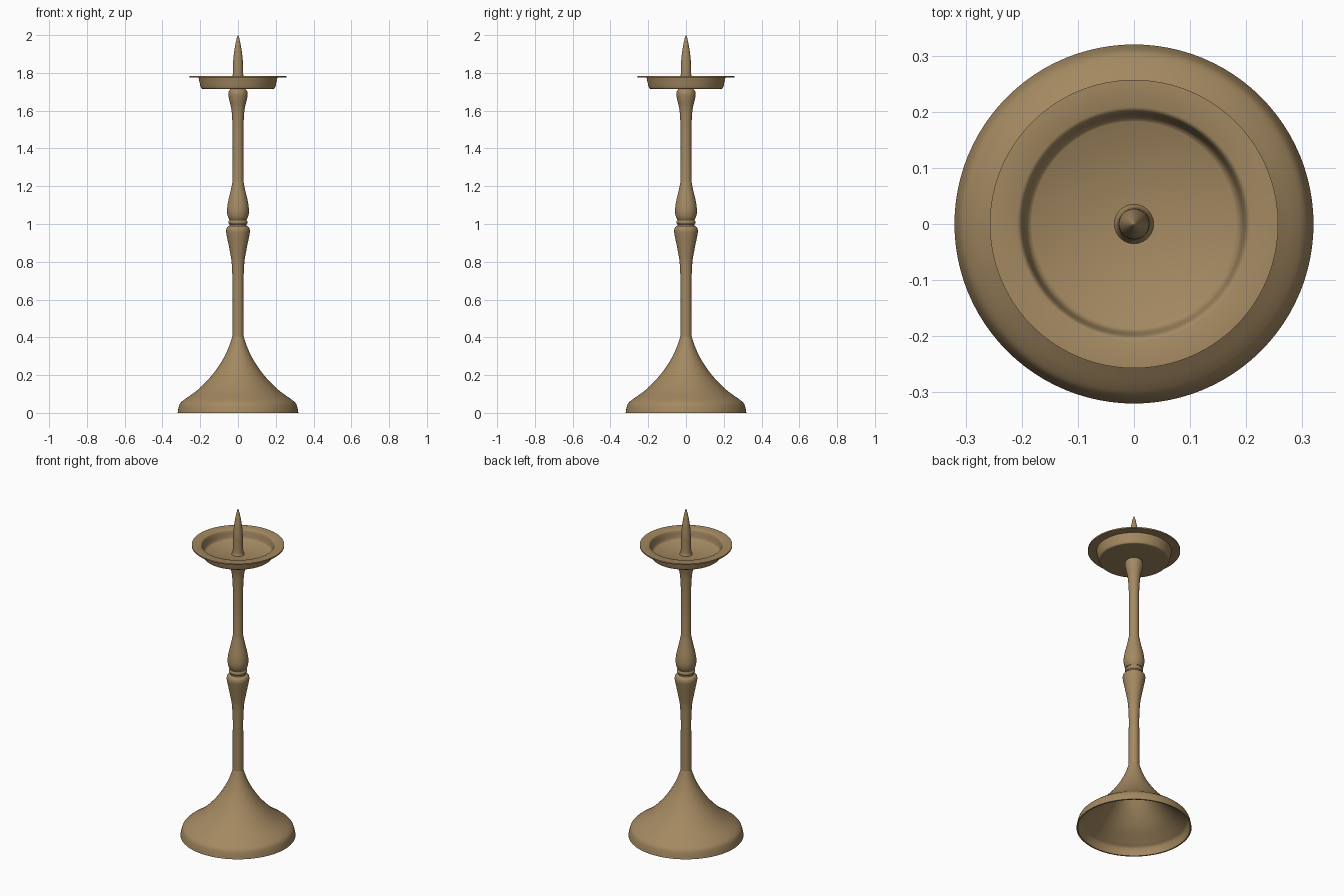
import bpy
import bmesh
import math
from mathutils import Vector

SEGMENTS = 96

cube = bpy.data.objects.get("Cube")
if cube:
    bpy.data.objects.remove(cube, do_unlink=True)

brass = bpy.data.materials.new("aged_brass")
brass.use_nodes = True
colour = (0.37, 0.25, 0.12, 1)
brass.diffuse_color = colour
brass.node_tree.nodes["Principled BSDF"].inputs["Base Color"].default_value = colour


def smooth(points, steps=5):
    """Catmull-Rom curve through (radius, height) points."""
    p = [Vector(q) for q in points]
    p = [p[0]] + p + [p[-1]]
    out = []
    for a, b, c, d in zip(p, p[1:], p[2:], p[3:]):
        for i in range(steps):
            t = i / steps
            v = (2 * b + (c - a) * t + (2 * a - 5 * b + 4 * c - d) * t ** 2
                 + (3 * b - a - 3 * c + d) * t ** 3) / 2
            out.append((max(v.x, 0), v.y))
    return out + [tuple(points[-1])]


def lathe(name, profile):
    """Spin a (radius, height) profile around the z axis."""
    bm = bmesh.new()
    verts = [bm.verts.new((r, 0, z)) for r, z in profile]
    edges = [bm.edges.new(pair) for pair in zip(verts, verts[1:])]
    bmesh.ops.spin(bm, geom=verts + edges, cent=(0, 0, 0), axis=(0, 0, 1),
                   angle=math.tau, steps=SEGMENTS)
    bmesh.ops.remove_doubles(bm, verts=bm.verts, dist=0.0002)
    bmesh.ops.recalc_face_normals(bm, faces=bm.faces)
    mesh = bpy.data.meshes.new(name)
    bm.to_mesh(mesh)
    bm.free()
    mesh.materials.append(brass)
    obj = bpy.data.objects.new(name, mesh)
    bpy.context.collection.objects.link(obj)
    bpy.ops.object.select_all(action="DESELECT")
    obj.select_set(True)
    bpy.context.view_layer.objects.active = obj
    bpy.ops.object.shade_smooth_by_angle(angle=math.radians(40))
    return obj


# Hollow flared foot: outer skin up to the stem, inner skin closed at the top
rim = smooth([(0.32, 0), (0.314, 0.03), (0.305, 0.052), (0.285, 0.07)], 4)
flare = smooth([(0.285, 0.07), (0.21, 0.125), (0.14, 0.197), (0.085, 0.275),
                (0.05, 0.345), (0.03, 0.405)])
inside = smooth([(0, 0.35), (0.035, 0.335), (0.075, 0.265), (0.13, 0.187),
                 (0.2, 0.115), (0.275, 0.06), (0.3, 0.04), (0.312, 0)])
lathe("foot", inside + rim + flare[1:] + [(0, 0.405)])

# Lower stem widening to a rounded shoulder
lathe("lower_stem", [(0, 0.4), (0.03, 0.4)] + smooth(
    [(0.029, 0.7), (0.034, 0.8), (0.046, 0.87), (0.06, 0.94), (0.063, 0.965),
     (0.058, 0.982), (0.045, 0.99)]) + [(0, 0.99)])

# Narrow collar with a bead
lathe("collar", [(0, 0.985), (0.045, 0.985)] + smooth(
    [(0.044, 0.998), (0.05, 1.005), (0.05, 1.015), (0.044, 1.02)], 4)
    + [(0.044, 1.028), (0, 1.028)])

# Upper stem: bulb, slim shaft and flared cap
lathe("upper_stem", [(0, 1.023)] + smooth(
    [(0.046, 1.023), (0.054, 1.04), (0.058, 1.07), (0.053, 1.115),
     (0.038, 1.18), (0.029, 1.225)]) + smooth(
    [(0.028, 1.5), (0.034, 1.6), (0.047, 1.66), (0.051, 1.69),
     (0.046, 1.708), (0.035, 1.715)]) + [(0, 1.72)])

# Drip dish with flat flange
underside = smooth([(0.183, 1.715), (0.194, 1.718), (0.2, 1.735), (0.209, 1.775)], 4)
bowl = smooth([(0.208, 1.783), (0.2, 1.775), (0.192, 1.735), (0.183, 1.724)], 4)
lathe("drip_dish", [(0, 1.715)] + underside + [(0.257, 1.775), (0.257, 1.783)]
      + bowl + [(0, 1.724)])

# Candle spike with a small flared root
lathe("candle_spike", [(0, 1.722)] + smooth(
    [(0.035, 1.724), (0.03, 1.74), (0.028, 1.78), (0.027, 1.84), (0.022, 1.9),
     (0.014, 1.95), (0.005, 1.99), (0, 2.0)]))
